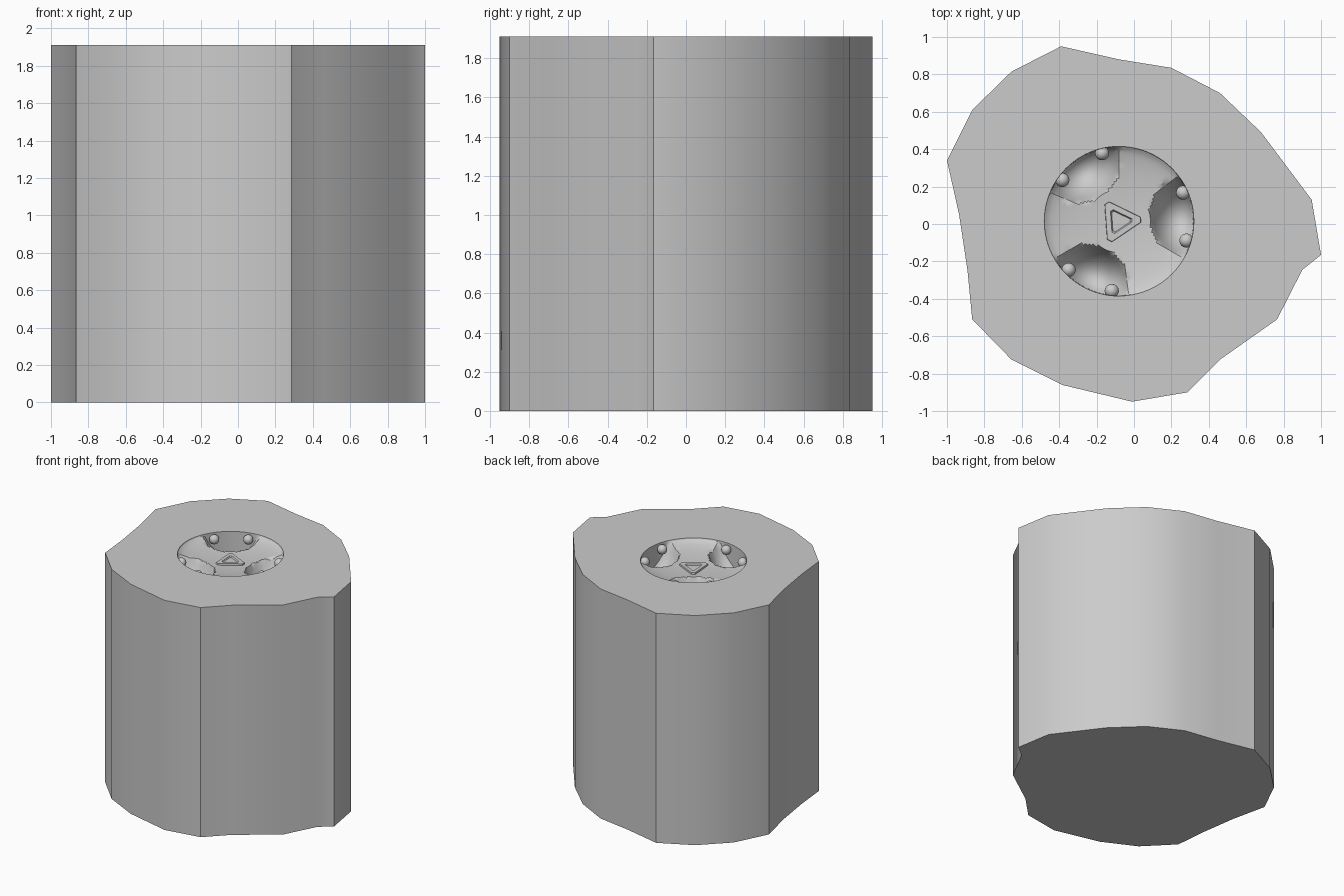
import bpy, bmesh, math

if "Cube" in bpy.data.objects:
    bpy.data.objects.remove(bpy.data.objects["Cube"])

TOP = 1.91
CX, CY, R = -0.08, 0.015, 0.40
POCKETS = [math.radians(a) for a in (4, 124, 244)]
OUTLINE = [(-0.39, 0.95), (-0.655, 0.815), (-0.865, 0.61), (-1, 0.34), (-0.935, 0.05),
           (-0.89, -0.25), (-0.865, -0.51), (-0.655, -0.725), (-0.385, -0.86), (-0.01, -0.95),
           (0.285, -0.9), (0.46, -0.725), (0.765, -0.51), (0.9, -0.245), (1, -0.165),
           (0.95, 0.13), (0.68, 0.49), (0.46, 0.70), (0.2, 0.835), (-0.08, 0.88)]


def finish(bm, name, angle=30):
    bmesh.ops.recalc_face_normals(bm, faces=bm.faces)
    mesh = bpy.data.meshes.new(name)
    bm.to_mesh(mesh)
    bm.free()
    ob = bpy.data.objects.new(name, mesh)
    bpy.context.collection.objects.link(ob)
    bpy.ops.object.select_all(action='DESELECT')
    ob.select_set(True)
    bpy.context.view_layer.objects.active = ob
    bpy.ops.object.shade_smooth_by_angle(angle=math.radians(angle))
    return ob


def depth(r, a):
    # shallow dish with three rounded pockets near the rim
    d = 0.065 * math.sqrt(max(0, 1 - (r / R) ** 2))
    for p in POCKETS:
        u = r * math.cos(a - p) - 0.34
        v = r * math.sin(a - p)
        q = (u / 0.17) ** 2 + (v / 0.20) ** 2
        if q < 1:
            d += 0.21 * (1 - q) ** 0.8
    return d


# Column with the pocketed dish sunk into its top
bm = bmesh.new()
low = [bm.verts.new((x, y, 0)) for x, y in OUTLINE]
high = [bm.verts.new((x, y, TOP)) for x, y in OUTLINE]
bm.faces.new(low)
n = len(OUTLINE)
for i in range(n):
    j = (i + 1) % n
    bm.faces.new((low[i], low[j], high[j], high[i]))

SEG, RINGS = 96, 26


def ring(r, flat=False):
    out = []
    for i in range(SEG):
        a = math.tau * i / SEG
        z = TOP if flat else TOP - depth(r, a)
        out.append(bm.verts.new((CX + r * math.cos(a), CY + r * math.sin(a), z)))
    return out


rings = [ring(R, True)] + [ring(0.397 * (1 - k / RINGS)) for k in range(RINGS)]
for a, b in zip(rings, rings[1:]):
    for i in range(SEG):
        j = (i + 1) % SEG
        bm.faces.new((a[i], a[j], b[j], b[i]))
bm.faces.new(rings[-1])
border = [bm.edges.get((loop[i], loop[(i + 1) % len(loop)]))
          for loop in (high, rings[0]) for i in range(len(loop))]
bmesh.ops.triangle_fill(bm, edges=border, use_beauty=True, normal=(0, 0, 1))
finish(bm, "column")

# Stepped triangle in the middle of the dish
bm = bmesh.new()
tri = []
for r, z in ((0.12, 1.835), (0.115, 1.86), (0.07, 1.86), (0.06, 1.85)):
    pts = []
    for k in range(3):
        for off in (-0.12, 0.12):
            a = math.radians(4) + k * math.tau / 3 + off
            pts.append(bm.verts.new((CX + r * math.cos(a), CY + r * math.sin(a), z)))
    tri.append(pts)
for a, b in zip(tri, tri[1:]):
    for i in range(6):
        j = (i + 1) % 6
        bm.faces.new((a[i], a[j], b[j], b[i]))
bm.faces.new(tri[0])
bm.faces.new(tri[-1])
finish(bm, "center_triangle")

# Pair of round knobs on the outer wall of every pocket
for p in POCKETS:
    for off in (-20, 20):
        a = p + math.radians(off)
        bm = bmesh.new()
        bmesh.ops.create_uvsphere(bm, u_segments=16, v_segments=10, radius=0.038)
        bmesh.ops.translate(bm, verts=bm.verts,
                            vec=(CX + 0.375 * math.cos(a), CY + 0.375 * math.sin(a), TOP - 0.045))
        finish(bm, "pocket_knob", 60)
